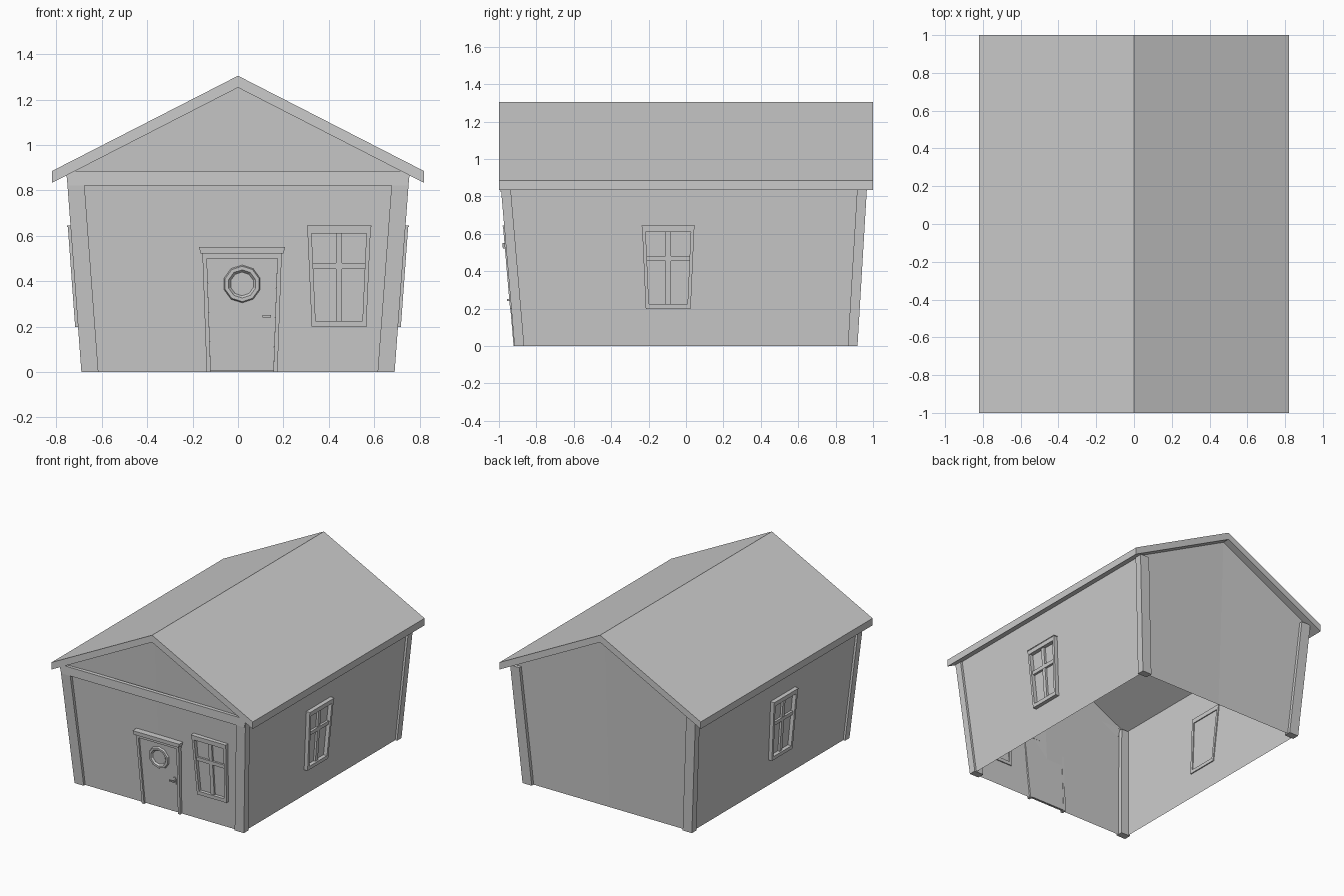
import bpy, bmesh, math

cube = bpy.data.objects.get("Cube")
if cube:
    bpy.data.objects.remove(cube)

grey = bpy.data.materials.new("plain grey")
grey.use_nodes = True
colour = (0.6, 0.6, 0.6, 1)
grey.diffuse_color = colour
grey.node_tree.nodes["Principled BSDF"].inputs["Base Color"].default_value = colour

EAVE = 0.82      # half width of the roof
RIDGE = 1.305
SLOPE = 0.512
THICK = 0.052    # vertical thickness of the roof


def under_roof(x):
    return RIDGE - THICK - SLOPE * abs(x)


def finish(name, bm):
    mesh = bpy.data.meshes.new(name)
    bm.to_mesh(mesh)
    bm.free()
    mesh.materials.append(grey)
    obj = bpy.data.objects.new(name, mesh)
    bpy.context.collection.objects.link(obj)
    return obj


def loft(bm, ring_a, ring_b):
    """Closed solid between two matching rings of points."""
    a = [bm.verts.new(p) for p in ring_a]
    b = [bm.verts.new(p) for p in ring_b]
    faces = [bm.faces.new(a), bm.faces.new(b)]
    for i in range(len(a)):
        j = (i + 1) % len(a)
        faces.append(bm.faces.new((a[i], a[j], b[j], b[i])))
    bmesh.ops.recalc_face_normals(bm, faces=faces)


# Positions on the leaning walls: u along, z up, d out of the wall
def front(u, z, d):
    return (u, -0.9 - 0.085 * z - d, z)


def side(sign):
    return lambda u, z, d: (sign * (0.675 + 0.073 * z + d), u, z)


def slab(bm, place, low, high, z0, z1, d0, d1):
    """Tapered board; low and high are the (left, right) ends at z0 and z1."""
    outline = [(low[0], z0), (low[1], z0), (high[1], z1), (high[0], z1)]
    loft(bm, [place(u, z, d0) for u, z in outline],
         [place(u, z, d1) for u, z in outline])


# Roof
bm = bmesh.new()
profile = [(-EAVE, RIDGE - SLOPE * EAVE), (0, RIDGE), (EAVE, RIDGE - SLOPE * EAVE)]
profile += [(x, z - THICK) for x, z in reversed(profile)]
loft(bm, [(x, -1, z) for x, z in profile], [(x, 1, z) for x, z in profile])
finish("roof", bm)

# Wall shell, open below
bm = bmesh.new()
wx, wtop = 0.675, 0.738
ztop = under_roof(wtop)
corners = {}
for sx in (-1, 0, 1):
    for name, y0, y1 in (("front", -0.9, -0.973), ("back", 0.895, 0.947)):
        corners[sx, name] = (bm.verts.new((sx * wx, y0, 0)),
                             bm.verts.new((sx * wtop, y1, under_roof(sx * wtop))))


def wall(a, b):
    bm.faces.new((corners[a][0], corners[b][0], corners[b][1], corners[a][1]))


wall((-1, "front"), (0, "front"))
wall((0, "front"), (1, "front"))
wall((1, "front"), (1, "back"))
wall((1, "back"), (0, "back"))
wall((0, "back"), (-1, "back"))
wall((-1, "back"), (-1, "front"))
finish("walls", bm)

# Leaning corner posts
for sx, side_name in ((1, "left"), (-1, "right")):
    for sy, end_name, lean in ((-1, "front", 0.075), (1, "back", 0.052)):
        bm = bmesh.new()
        foot = [(0.615, 0.865), (0.69, 0.865), (0.69, 0.917), (0.615, 0.917)]
        loft(bm, [(sx * x, sy * y, 0) for x, y in foot],
             [(sx * (x + 0.065), sy * (y + lean), 0.872) for x, y in foot])
        finish(f"{end_name}_{side_name}_post", bm)

# Beam below the front gable
bm = bmesh.new()
outline = [(-0.745, 0.822), (0.745, 0.822), (0.757, 0.866),
           (0.72, 0.885), (-0.72, 0.885), (-0.757, 0.866)]
loft(bm, [(x, -0.993, z) for x, z in outline], [(x, -0.965, z) for x, z in outline])
finish("gable_beam", bm)


# Windows: frame, cross bars and top cap
def window(name, place, c, depth):
    bm = bmesh.new()
    z0, z1, s0, s1 = 0.198, 0.645, 0.225, 0.61

    def half(z):
        return 0.12 + 0.045 * (z - z0)

    def inner(z):
        return half(z) - 0.018

    for s in (-1, 1):
        slab(bm, place, (c + s * inner(s0), c + s * half(s0)),
             (c + s * inner(s1), c + s * half(s1)), s0, s1, -0.008, depth)
    for a, b in ((z0, s0), (s1, z1 - 0.006)):
        slab(bm, place, (c - half(a), c + half(a)), (c - half(b), c + half(b)),
             a, b, -0.008, depth)
    cap = half(z1) + 0.002
    slab(bm, place, (c - cap, c + cap), (c - cap, c + cap),
         z1 - 0.006, z1, -0.008, depth + 0.003)
    bar = (c - 0.014, c + 0.014)
    slab(bm, place, bar, bar, s0, s1, 0, depth * 0.55)
    w = inner(0.465)
    slab(bm, place, (c - w, c + w), (c - w, c + w), 0.453, 0.48, 0, depth * 0.6)
    finish(name, bm)


window("front_window", front, 0.445, 0.024)
window("left_window", side(1), -0.095, 0.028)
window("right_window", side(-1), -0.095, 0.028)

# Door panel, jambs and header
DOOR = 0.018
bm = bmesh.new()
slab(bm, front, (DOOR - 0.138, DOOR + 0.138), (DOOR - 0.155, DOOR + 0.155),
     0.005, 0.5, -0.01, 0.008)
finish("door", bm)
bm = bmesh.new()
for s in (-1, 1):
    slab(bm, front, (DOOR + s * 0.138, DOOR + s * 0.156),
         (DOOR + s * 0.155, DOOR + s * 0.174), 0, 0.5, -0.012, 0.022)
slab(bm, front, (DOOR - 0.174, DOOR + 0.174), (DOOR - 0.176, DOOR + 0.176),
     0.5, 0.522, -0.012, 0.022)
slab(bm, front, (DOOR - 0.182, DOOR + 0.182), (DOOR - 0.19, DOOR + 0.19),
     0.522, 0.55, -0.012, 0.035)
finish("door_frame", bm)

# Round door window: faceted ring with sloped lips
bm = bmesh.new()
SIDES = 10
rings = []
for r, d in ((0.084, 0.006), (0.078, 0.022), (0.062, 0.022), (0.052, 0.01)):
    ring = []
    for i in range(SIDES):
        t = math.tau * (i + 0.5) / SIDES
        ring.append(bm.verts.new(front(DOOR + r * math.cos(t), 0.388 + r * math.sin(t), d)))
    rings.append(ring)
for a, b in zip(rings, rings[1:]):
    for i in range(SIDES):
        j = (i + 1) % SIDES
        bm.faces.new((a[i], a[j], b[j], b[i]))
bm.faces.new(rings[-1])
bmesh.ops.recalc_face_normals(bm, faces=bm.faces)
finish("door_porthole", bm)

# Door handle: plate, stem and lever
bm = bmesh.new()
for u, z, d in (((0.132, 0.148), (0.218, 0.27), (0.006, 0.014)),
                ((0.136, 0.145), (0.24, 0.25), (0.014, 0.028)),
                ((0.108, 0.145), (0.24, 0.25), (0.028, 0.036))):
    slab(bm, front, u, u, *z, *d)
finish("door_handle", bm)
